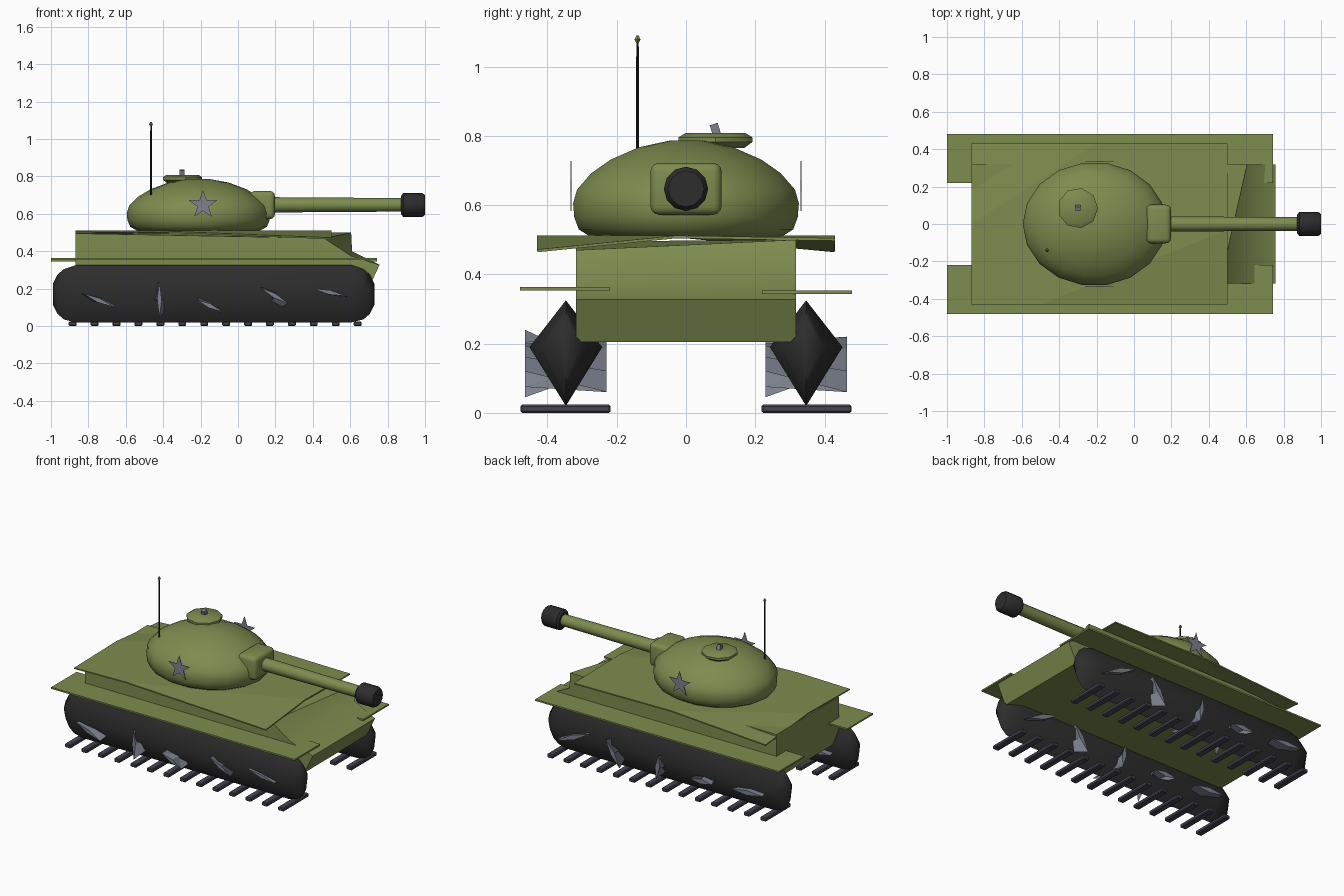
import bpy, bmesh, math
from mathutils import Matrix, Vector

if "Cube" in bpy.data.objects:
    bpy.data.objects.remove(bpy.data.objects["Cube"])


def material(name, rgb):
    m = bpy.data.materials.new(name)
    m.diffuse_color = (*rgb, 1)
    m.use_nodes = True
    m.node_tree.nodes["Principled BSDF"].inputs["Base Color"].default_value = m.diffuse_color
    return m


OLIVE = material("olive green", (0.205, 0.262, 0.077))
DARK = material("dark rubber", (0.026, 0.026, 0.027))
STEEL = material("blue grey steel", (0.20, 0.22, 0.27))
PAD = material("dark slate", (0.06, 0.06, 0.085))
BLACK = material("antenna black", (0.010, 0.010, 0.010))


def finish(name, bm, mat, smooth=None):
    bmesh.ops.recalc_face_normals(bm, faces=bm.faces)
    me = bpy.data.meshes.new(name)
    bm.to_mesh(me)
    bm.free()
    me.materials.append(mat)
    ob = bpy.data.objects.new(name, me)
    bpy.context.collection.objects.link(ob)
    if smooth:
        bpy.ops.object.select_all(action='DESELECT')
        ob.select_set(True)
        bpy.context.view_layer.objects.active = ob
        bpy.ops.object.shade_smooth_by_angle(angle=math.radians(smooth))
    return ob


def loft(name, rings, mat, smooth=None):
    """Skin a list of closed rings and cap both ends."""
    bm = bmesh.new()
    vs = [[bm.verts.new(p) for p in r] for r in rings]
    n = len(vs[0])
    for a, b in zip(vs, vs[1:]):
        for i in range(n):
            j = (i + 1) % n
            bm.faces.new((a[i], a[j], b[j], b[i]))
    bm.faces.new(vs[0])
    bm.faces.new(vs[-1])
    return finish(name, bm, mat, smooth)


def box(name, lo, hi, mat, bevel=0, segments=1, rot=None):
    lo, hi = Vector(lo), Vector(hi)
    bm = bmesh.new()
    bmesh.ops.create_cube(bm, size=1)
    bmesh.ops.scale(bm, vec=hi - lo, verts=bm.verts)
    if bevel:
        bmesh.ops.bevel(bm, geom=bm.edges[:], offset=bevel, segments=segments,
                        profile=0.5, affect='EDGES')
    if rot:
        bmesh.ops.rotate(bm, matrix=rot, verts=bm.verts)
    bmesh.ops.translate(bm, vec=(lo + hi) / 2, verts=bm.verts)
    return finish(name, bm, mat, 40 if segments > 1 else None)


def lathe_x(name, profile, z, sides, mat):
    """Turned part along x from (x, radius) pairs."""
    return loft(name, [[(x, r * math.cos(t), z + r * math.sin(t))
                        for t in (2 * math.pi * i / sides for i in range(sides))]
                       for x, r in profile], mat, 40)


def lathe_z(name, profile, cx, cy, sides, mat, ry=1.0, smooth=40):
    """Turned part along z from (radius, z) pairs, ry squashes y."""
    return loft(name, [[(cx + r * math.cos(t), cy + ry * r * math.sin(t), z)
                        for t in (2 * math.pi * i / sides for i in range(sides))]
                       for r, z in profile], mat, smooth)


# Hull: side profiles with a pointed nose, the right glacis starts further back
tail = [(0.757, 0.327), (0.70, 0.205), (-0.87, 0.21)]
right = [(-0.87, 0.495), (0.46, 0.47), (0.605, 0.375)] + tail
left = [(-0.87, 0.495), (0.605, 0.50), (0.61, 0.40)] + tail
loft("hull", [[(x, -0.318, z) for x, z in right],
              [(x, 0.318, z) for x, z in left]], OLIVE, 50)

# Deck plate: thin sheet with two drooping corners
bm = bmesh.new()
pts = [(-0.87, -0.43, 0.505), (-0.5, -0.43, 0.512), (0.5, -0.43, 0.472),
       (0.5, -0.03, 0.512), (0.5, 0.43, 0.505), (-0.2, 0.43, 0.512),
       (-0.87, 0.43, 0.472), (-0.87, 0.0, 0.512)]
v = [bm.verts.new(p) for p in pts]
for f in ((0, 1, 3, 7), (7, 3, 4, 5), (1, 2, 3), (5, 6, 7)):
    bm.faces.new([v[i] for i in f])
deck = finish("deck_plate", bm, OLIVE)
mod = deck.modifiers.new("thickness", 'SOLIDIFY')
mod.thickness = 0.008

# Turret dome
R = 0.384
lathe_z("turret", [(R * f, z) for f, z in (
    (0.82, 0.503), (0.95, 0.53), (0.99, 0.565), (1.0, 0.605), (0.965, 0.645),
    (0.84, 0.692), (0.67, 0.731), (0.42, 0.767), (0.15, 0.786))],
    -0.211, 0, 18, OLIVE, ry=0.862, smooth=60)

# Cupola with its hatch knob
lathe_z("cupola", [(0.085, 0.765), (0.108, 0.782), (0.108, 0.796), (0.088, 0.808)],
        -0.30, 0.085, 9, OLIVE)
box("hatch_knob", (-0.313, 0.073, 0.80), (-0.287, 0.097, 0.835), STEEL,
    rot=Matrix.Rotation(0.3, 3, 'X'))

# Gun: mantlet, barrel, muzzle brake
box("mantlet", (0.065, -0.103, 0.572), (0.197, 0.103, 0.722), OLIVE, 0.025, 3)
lathe_x("barrel", [(0.15, 0.041), (0.89, 0.036)], 0.648, 12, OLIVE)
lathe_x("muzzle_brake", [(0.872, 0.05), (0.884, 0.064), (0.986, 0.064), (1.0, 0.052)],
        0.647, 12, DARK)

# Antenna
lathe_z("antenna", [(0.006, 0.70), (0.004, 1.075)], -0.465, -0.14, 6, BLACK)
lathe_z("antenna_tip", [(0.004, 1.068), (0.010, 1.078), (0.004, 1.09)],
        -0.465, -0.14, 6, OLIVE)

# Cross-sections of a track: x, top, bottom, half width
sections = [(-0.99, 0.225, 0.115, 0.015), (-0.965, 0.275, 0.065, 0.05),
            (-0.93, 0.305, 0.035, 0.075), (-0.87, 0.325, 0.02, 0.105),
            (0.61, 0.325, 0.02, 0.105), (0.67, 0.305, 0.035, 0.075),
            (0.705, 0.275, 0.065, 0.05), (0.73, 0.225, 0.115, 0.015)]
# Twisted wheel blades: end points in x, z on their right and left ends
blades_right = [((-0.83, 0.175), (-0.66, 0.10)), ((-0.42, 0.24), (-0.42, 0.045)),
                ((-0.22, 0.14), (-0.08, 0.075)), ((0.12, 0.205), (0.27, 0.12)),
                ((0.40, 0.20), (0.58, 0.16))]
blades_left = [((-0.87, 0.15), (-0.65, 0.14)), ((-0.51, 0.13), (-0.35, 0.13)),
               ((-0.13, 0.22), (-0.11, 0.06)), ((0.25, 0.22), (0.15, 0.06)),
               ((0.37, 0.22), (0.60, 0.12))]


def blade_ring(ends, y, half):
    a, b = (Vector((x, y, z)) for x, z in ends)
    d = (b - a).normalized()
    n = Vector((-d.z, 0, d.x)) * half
    m = (a + b) / 2
    return [a, m + n, b, m - n]


for s, side in ((-1, "right"), (1, "left")):
    # Track body with a diamond cross-section
    c = 0.347 * s
    loft(f"track_{side}", [[(x, c, top), (x, c + w, 0.19), (x, c, bot), (x, c - w, 0.19)]
                           for x, top, bot, w in sections], DARK, 85)

    # Wheel blades poking through the track sides
    for i, (r_end, l_end) in enumerate(zip(blades_right, blades_left)):
        loft(f"wheel_{side}_{i + 1}", [blade_ring(r_end, c - 0.118, 0.012),
                                       blade_ring(l_end, c + 0.118, 0.016)], STEEL)

    # Track pads
    for i in range(14):
        x = -0.884 + i * 0.1172
        ya, yb = sorted((0.218 * s, 0.478 * s))
        box(f"track_pad_{side}_{i + 1}", (x - 0.021, ya, 0.0), (x + 0.021, yb, 0.024),
            PAD, 0.005)

    # Fender: thin sheet, the left one a little lower
    ya, yb = sorted((0.22 * s, 0.48 * s))
    z = 0.363 if s < 0 else 0.354
    box(f"fender_{side}", (-1.0, ya, z - 0.01), (0.742, yb, z), OLIVE)

    # Flat star plate standing against the turret wall
    star = []
    for k in range(10):
        r = 0.08 if k % 2 == 0 else 0.032
        t = math.pi / 2 + k * math.pi / 5
        star.append((r * math.cos(t), r * math.sin(t)))
    loft(f"star_{side}", [[(-0.187 + u, s * y, 0.648 + w) for u, w in star]
                          for y in (0.331, 0.334)], STEEL)
